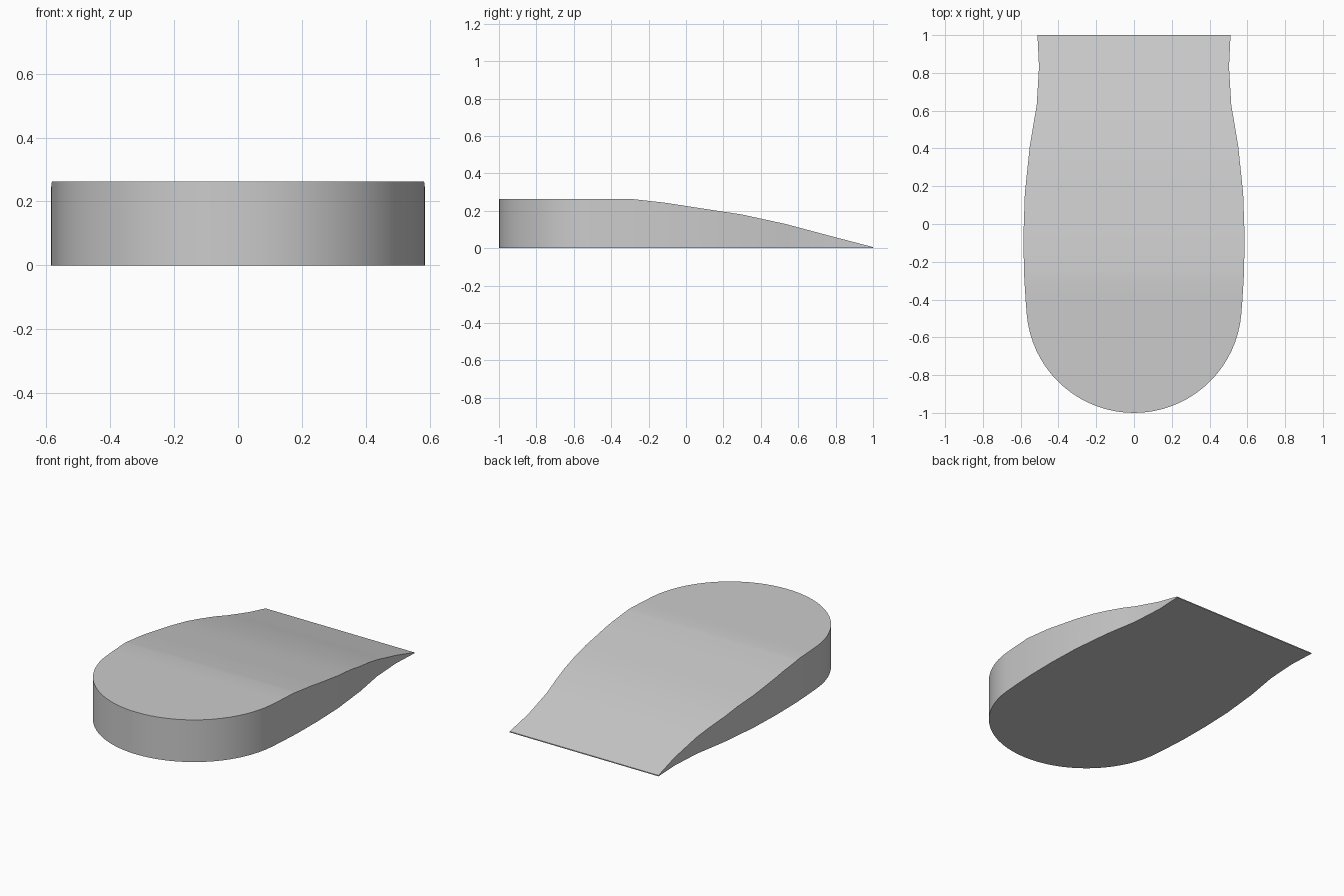
import bpy
import bmesh
import math

default = bpy.data.objects.get("Cube")
if default:
    bpy.data.objects.remove(default, do_unlink=True)

# Plain grey plastic
grey = bpy.data.materials.new("grey")
grey.use_nodes = True
color = (0.6, 0.6, 0.6, 1)
grey.diffuse_color = color
grey.node_tree.nodes["Principled BSDF"].inputs["Base Color"].default_value = color

# Side profile: flat heel, then a gently bowed ramp down to a thin edge (y, z)
RAMP = [(-1, 0.262), (-0.28, 0.262), (-0.11, 0.243), (0.07, 0.215), (0.3, 0.18),
        (0.53, 0.13), (0.77, 0.066), (1, 0.006)]

# Waisted flank behind the round heel (y, half width)
FLANK = [(-0.4, 0.574), (-0.25, 0.583), (-0.05, 0.585), (0.16, 0.578), (0.41, 0.552),
         (0.63, 0.515), (0.83, 0.503), (1, 0.511)]


def lookup(points, y):
    for (y0, v0), (y1, v1) in zip(points, points[1:]):
        if y <= y1:
            return v0 + (v1 - v0) * (y - y0) / (y1 - y0)
    return points[-1][1]


# Round heel stations, followed by flank and ramp stations
HEEL_Y, HEEL_R = -0.43, 0.57
heel = [(HEEL_Y - HEEL_R * math.cos(a), HEEL_R * math.sin(a))
        for a in (math.radians(5 * i) for i in range(1, 18))]
rear = sorted({y for y, _ in FLANK} | {y for y, _ in RAMP[1:]})
stations = heel + [(y, lookup(FLANK, y)) for y in rear]

bm = bmesh.new()


def section(y, w):
    z = lookup(RAMP, y)
    return [bm.verts.new(p) for p in ((-w, y, 0), (w, y, 0), (w, y, z), (-w, y, z))]


# Nose of the heel
low = bm.verts.new((0, -1, 0))
high = bm.verts.new((0, -1, RAMP[0][1]))
rings = [section(y, w) for y, w in stations]
a, b, c, d = rings[0]
for face in ((low, a, b), (high, c, d), (low, b, c, high), (high, d, a, low)):
    bm.faces.new(face)

# Body strips and thin back edge
for r, s in zip(rings, rings[1:]):
    for i in range(4):
        j = (i + 1) % 4
        bm.faces.new((r[i], r[j], s[j], s[i]))
bm.faces.new(rings[-1])
bmesh.ops.recalc_face_normals(bm, faces=bm.faces)

mesh = bpy.data.meshes.new("wedge_body")
bm.to_mesh(mesh)
bm.free()
mesh.materials.append(grey)
wedge = bpy.data.objects.new("wedge_body", mesh)
bpy.context.collection.objects.link(wedge)

# Smooth walls with sharp rims
bpy.ops.object.select_all(action="DESELECT")
wedge.select_set(True)
bpy.context.view_layer.objects.active = wedge
bpy.ops.object.shade_smooth_by_angle(angle=math.radians(30))
